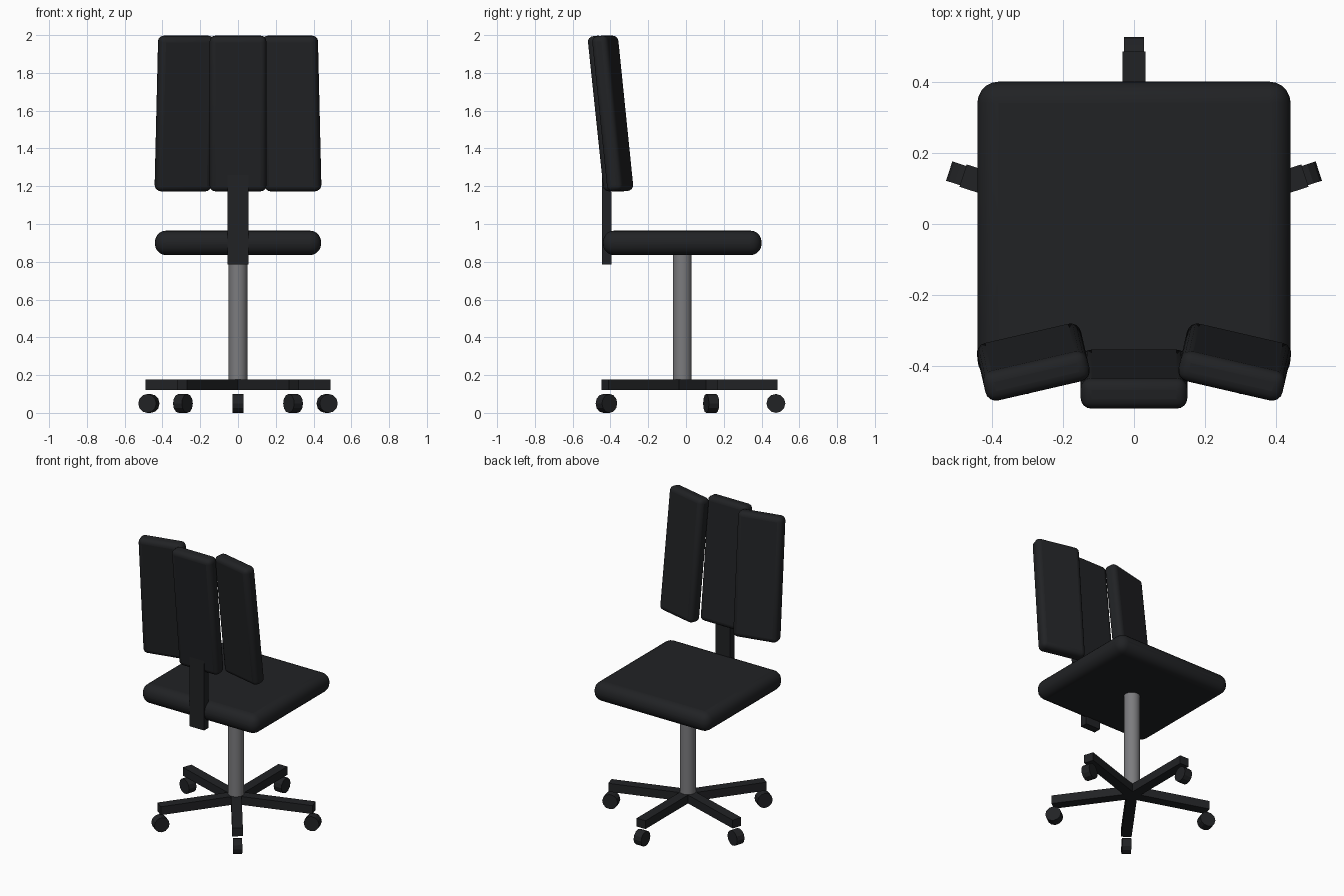
import bpy
from math import radians, cos, sin, pi

if "Cube" in bpy.data.objects:
    bpy.data.objects.remove(bpy.data.objects["Cube"])


def material(name, colour):
    m = bpy.data.materials.new(name)
    m.diffuse_color = (*colour, 1)
    m.use_nodes = True
    m.node_tree.nodes["Principled BSDF"].inputs["Base Color"].default_value = m.diffuse_color
    return m


BLACK = material("black", (0.015, 0.016, 0.018))
STEEL = material("steel", (0.2, 0.2, 0.21))
CY = -0.02  # y of the column axis


def finish(name, mat, bevel=0, segments=4, smooth=False):
    ob = bpy.context.object
    ob.name = name
    ob.data.materials.append(mat)
    if bevel:
        m = ob.modifiers.new("bevel", 'BEVEL')
        m.width, m.segments = bevel, segments
    if smooth:
        bpy.ops.object.shade_smooth_by_angle(angle=radians(40))
    return ob


def box(name, size, loc, rot=(0, 0, 0), bevel=0, segments=4):
    bpy.ops.mesh.primitive_cube_add(size=1, location=loc, rotation=rot)
    bpy.context.object.scale = size
    bpy.ops.object.transform_apply(location=False, rotation=False, scale=True)
    return finish(name, BLACK, bevel, segments, smooth=bevel > 0)


# Seat cushion and the strut carrying the backrest
box("seat", (0.88, 0.84, 0.13), (0, CY, 0.90), bevel=0.06, segments=5)
box("back_strut", (0.11, 0.05, 0.615), (0, -0.42, 1.0925))

# Backrest: centre panel and two angled wings, all leaning back
for name, x, y, yaw in (("back_centre", 0, -0.436, 0),
                        ("back_wing_right", 0.283, -0.388, -13),
                        ("back_wing_left", -0.283, -0.388, 13)):
    box(name, (0.30, 0.086, 0.826), (x, y, 1.585),
        (radians(6), 0, radians(yaw)), bevel=0.03)

# Gas column
bpy.ops.mesh.primitive_cylinder_add(vertices=32, radius=0.05, depth=0.72,
                                    location=(0, CY, 0.49))
finish("column", STEEL, smooth=True)

# Five-spoke base with a caster below each tip
for i in range(5):
    a = pi / 2 + i * 2 * pi / 5
    c, s = cos(a), sin(a)
    box(f"base_leg_{i}", (0.505, 0.066, 0.057),
        (0.2525 * c, CY + 0.2525 * s, 0.149), (0, 0, a))
    bpy.ops.mesh.primitive_cylinder_add(
        vertices=12, radius=0.05, depth=0.057,
        location=(0.496 * c, CY + 0.496 * s, 0.05), rotation=(pi / 2, 0, a))
    finish(f"caster_{i}", BLACK)
